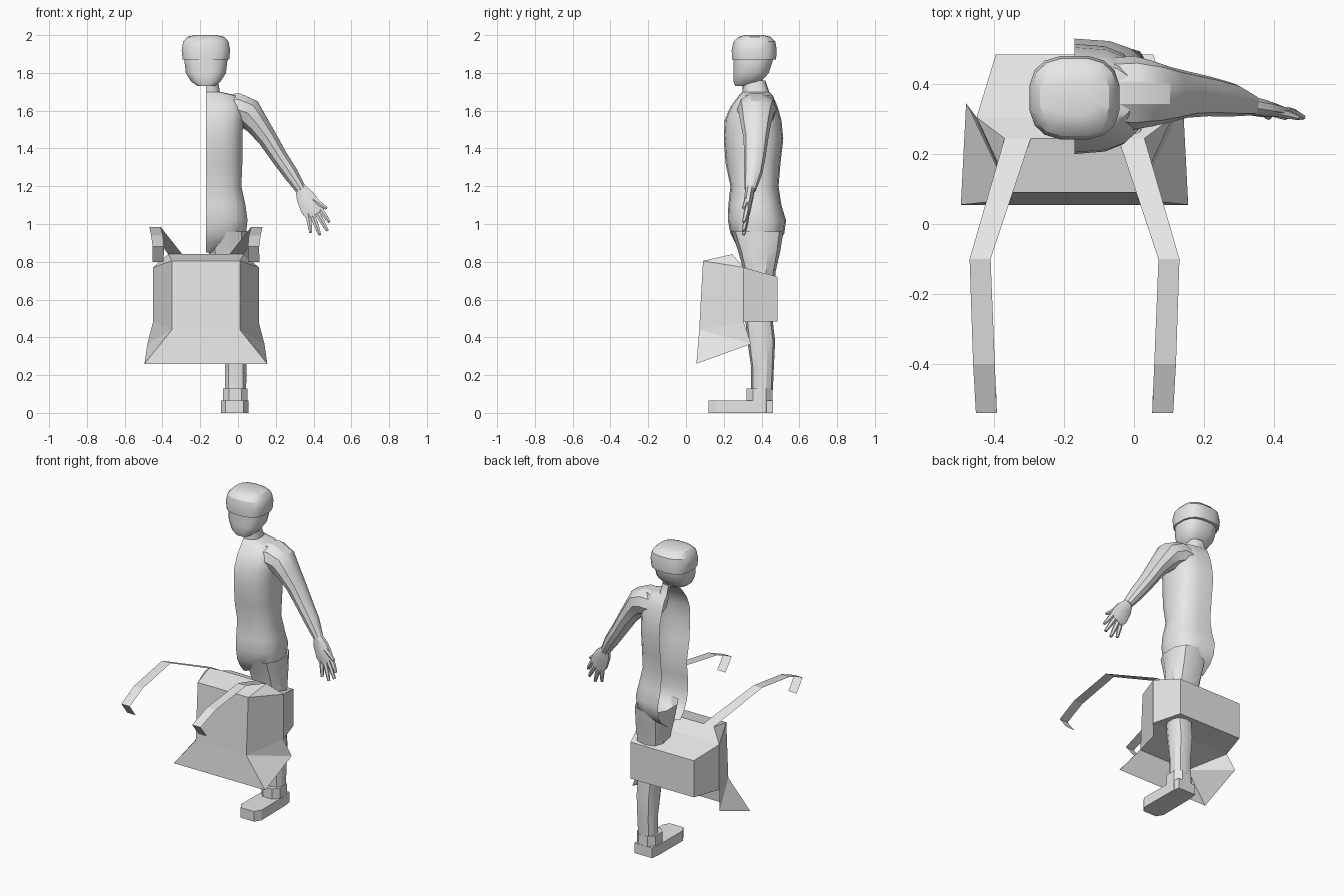
import bpy, math
from mathutils import Vector

CX = -0.17                      # centre plane of the figure

grey = bpy.data.materials.new("plain grey")
grey.diffuse_color = (0.8, 0.8, 0.8, 1)


def make(name, verts, faces, smooth=True):
    me = bpy.data.meshes.new(name)
    me.from_pydata([tuple(v) for v in verts], [], faces)
    me.materials.append(grey)
    if smooth:
        me.polygons.foreach_set("use_smooth", [True] * len(me.polygons))
        me.set_sharp_from_angle(angle=math.radians(32))
    ob = bpy.data.objects.new(name, me)
    bpy.context.collection.objects.link(ob)
    return ob


def loft(name, rings, closed=True, caps=(True, True), smooth=True):
    n = len(rings[0])
    verts = [p for r in rings for p in r]
    faces = []
    for i in range(len(rings) - 1):
        for j in range(n if closed else n - 1):
            k = (j + 1) % n
            faces.append((i * n + j, i * n + k, (i + 1) * n + k, (i + 1) * n + j))
    if caps[0]:
        faces.append(tuple(reversed(range(n))))
    if caps[1]:
        faces.append(tuple((len(rings) - 1) * n + j for j in range(n)))
    return make(name, verts, faces, smooth)


def se(t, p):
    # superellipse point
    c, s = math.cos(t), math.sin(t)
    return (math.copysign(abs(c) ** p, c), math.copysign(abs(s) ** p, s))


def flat_ring(z, x0, x1, y0, y1, n=10, p=0.8):
    out = []
    for i in range(n):
        a, b = se(2 * math.pi * (i + 0.5) / n, p)
        out.append(((x0 + x1) / 2 + a * (x1 - x0) / 2, (y0 + y1) / 2 + b * (y1 - y0) / 2, z))
    return out


def half_ring(z, w, y0, y1, n=10):
    out = []
    for i in range(n):
        a, b = se(math.pi * (i / (n - 1) - 0.5), 0.75)
        out.append((CX + (0 if i in (0, n - 1) else a * w), (y0 + y1) / 2 + b * (y1 - y0) / 2, z))
    return out


def tube(name, path, n=10, flip=Vector((0, 1, 0))):
    # path items: centre, in-plane radius, depth radius
    pts = [Vector(c) for c, a, b in path]
    rings = []
    for i, (c, a, b) in enumerate(path):
        d = (pts[min(i + 1, len(pts) - 1)] - pts[max(i - 1, 0)]).normalized()
        u = flip.cross(d).normalized()
        v = d.cross(u)
        rings.append([pts[i] + u * a * math.cos(t) + v * b * math.sin(t)
                      for t in (2 * math.pi * (j + 0.5) / n for j in range(n))])
    return loft(name, rings)


# torso: open half shell cut at the centre plane, with neck
loft("torso", [half_ring(*r) for r in [
    (0.85, 0.03, 0.30, 0.42), (0.90, 0.14, 0.26, 0.49), (0.95, 0.215, 0.235, 0.52),
    (1.02, 0.223, 0.222, 0.53), (1.10, 0.212, 0.224, 0.505), (1.20, 0.19, 0.235, 0.49),
    (1.32, 0.195, 0.21, 0.50), (1.45, 0.195, 0.20, 0.515), (1.55, 0.20, 0.205, 0.505),
    (1.62, 0.20, 0.235, 0.485), (1.68, 0.17, 0.28, 0.46), (1.70, 0.075, 0.30, 0.44),
    (1.76, 0.065, 0.30, 0.42)]], closed=False, caps=(False, False))

# head
loft("head", [flat_ring(z, CX - w, CX + w, a, b, 16, 0.75) for z, w, a, b in [
    (1.73, 0.045, 0.26, 0.35), (1.755, 0.08, 0.25, 0.40), (1.80, 0.108, 0.25, 0.44),
    (1.86, 0.115, 0.25, 0.46), (1.92, 0.118, 0.25, 0.465)]])

# hair: overhanging cap
loft("hair", [flat_ring(z, CX - w, CX + w, a, b, 16, 0.72) for z, w, a, b in [
    (1.87, 0.116, 0.252, 0.465), (1.87, 0.125, 0.243, 0.478), (1.92, 0.13, 0.24, 0.482),
    (1.965, 0.122, 0.25, 0.475), (1.99, 0.10, 0.275, 0.45), (2.0, 0.06, 0.31, 0.41)]])

# arm with palm
tube("arm", [
    ((-0.07, 0.375, 1.60), 0.09, 0.10), ((0.0, 0.375, 1.605), 0.092, 0.105),
    ((0.055, 0.372, 1.585), 0.085, 0.093), ((0.10, 0.37, 1.53), 0.066, 0.08),
    ((0.155, 0.37, 1.455), 0.054, 0.066), ((0.215, 0.365, 1.36), 0.047, 0.057),
    ((0.28, 0.355, 1.265), 0.042, 0.048), ((0.335, 0.34, 1.18), 0.03, 0.03)])
tube("palm", [
    ((0.33, 0.34, 1.19), 0.03, 0.026), ((0.355, 0.333, 1.145), 0.052, 0.025),
    ((0.385, 0.325, 1.09), 0.062, 0.021), ((0.41, 0.32, 1.05), 0.055, 0.015)], 8)

# fingers and thumb
for i, (x0, z0, x1, z1) in enumerate([
        (0.37, 1.06, 0.385, 0.955), (0.393, 1.05, 0.433, 0.942),
        (0.418, 1.06, 0.473, 0.965), (0.438, 1.075, 0.483, 1.01),
        (0.40, 1.13, 0.468, 1.083)]):
    tube("finger_%d" % i, [
        ((x0, 0.322, z0), 0.016, 0.014), (((x0 + x1) / 2, 0.315, (z0 + z1) / 2), 0.014, 0.013),
        ((x1, 0.305, z1), 0.009, 0.008)], 6)

# leg
loft("leg", [flat_ring(*r) for r in [
    (0.12, -0.07, 0.045, 0.345, 0.46), (0.24, -0.07, 0.048, 0.345, 0.465),
    (0.38, -0.08, 0.052, 0.325, 0.472), (0.48, -0.083, 0.052, 0.315, 0.46),
    (0.62, -0.11, 0.055, 0.31, 0.468), (0.75, -0.14, 0.058, 0.305, 0.475),
    (0.86, -0.16, 0.06, 0.275, 0.50), (0.96, -0.168, 0.056, 0.24, 0.515)]], caps=(True, False))

# boot: ankle cuff and foot sole
loft("boot_cuff", [flat_ring(z, -0.085, 0.055, 0.315, 0.463, 8, 0.8)
                   for z in (0.0, 0.07, 0.13)], smooth=False)
sole = [(-0.08, 0.46), (-0.088, 0.40), (-0.09, 0.16), (-0.065, 0.12), (0.03, 0.12),
        (0.055, 0.16), (0.052, 0.40), (0.045, 0.46)]
loft("foot", [[(x, y, z) for x, y in sole] for z in (0, 0.065)], smooth=False)


def pair(w, y, z):
    return [(CX - w, y, z), (CX + w, y, z)]


# bag: chamfered front with a flared open apron below
bag = (pair(0.18, 0.09, 0.805) + pair(0.28, 0.305, 0.77)       # 0-3 top
       + pair(0.18, 0.07, 0.44) + pair(0.28, 0.305, 0.48)      # 4-7 waist
       + pair(0.325, 0.055, 0.26) + pair(0.31, 0.345, 0.365)   # 8-11 hem
       + pair(0.20, 0.245, 0.84))                              # 12-13 ridge
make("bag_front", bag, [
    (0, 4, 5, 1), (2, 6, 4, 0), (1, 5, 7, 3),
    (4, 8, 9, 5), (4, 10, 8), (5, 9, 11), (6, 10, 4), (7, 5, 11),
    (0, 1, 13, 12), (12, 13, 3, 2), (0, 12, 2), (1, 3, 13), (4, 5, 7, 6)], False)

# bag: tapered box at the back
box = (pair(0.28, 0.305, 0.48) + pair(0.28, 0.305, 0.77)
       + pair(0.225, 0.485, 0.485) + pair(0.225, 0.485, 0.72))
make("bag_back", box, [
    (0, 2, 3, 1), (4, 5, 7, 6), (2, 6, 7, 3), (0, 1, 5, 4), (0, 4, 6, 2), (1, 3, 7, 5)], False)

# straps: thin ribbons arching forward
ribbon = [(0.20, 0.125, 0.245, 0.84), (0.30, 0.24, -0.10, 0.985), (0.29, 0.228, -0.40, 0.94),
          (0.282, 0.222, -0.54, 0.88), (0.283, 0.224, -0.478, 0.80)]
for side, name in ((-1, "strap_left"), (1, "strap_right")):
    loft(name, [[(CX + side * a, y, z), (CX + side * b, y, z)] for a, b, y, z in ribbon],
         closed=False, caps=(False, False), smooth=False)
